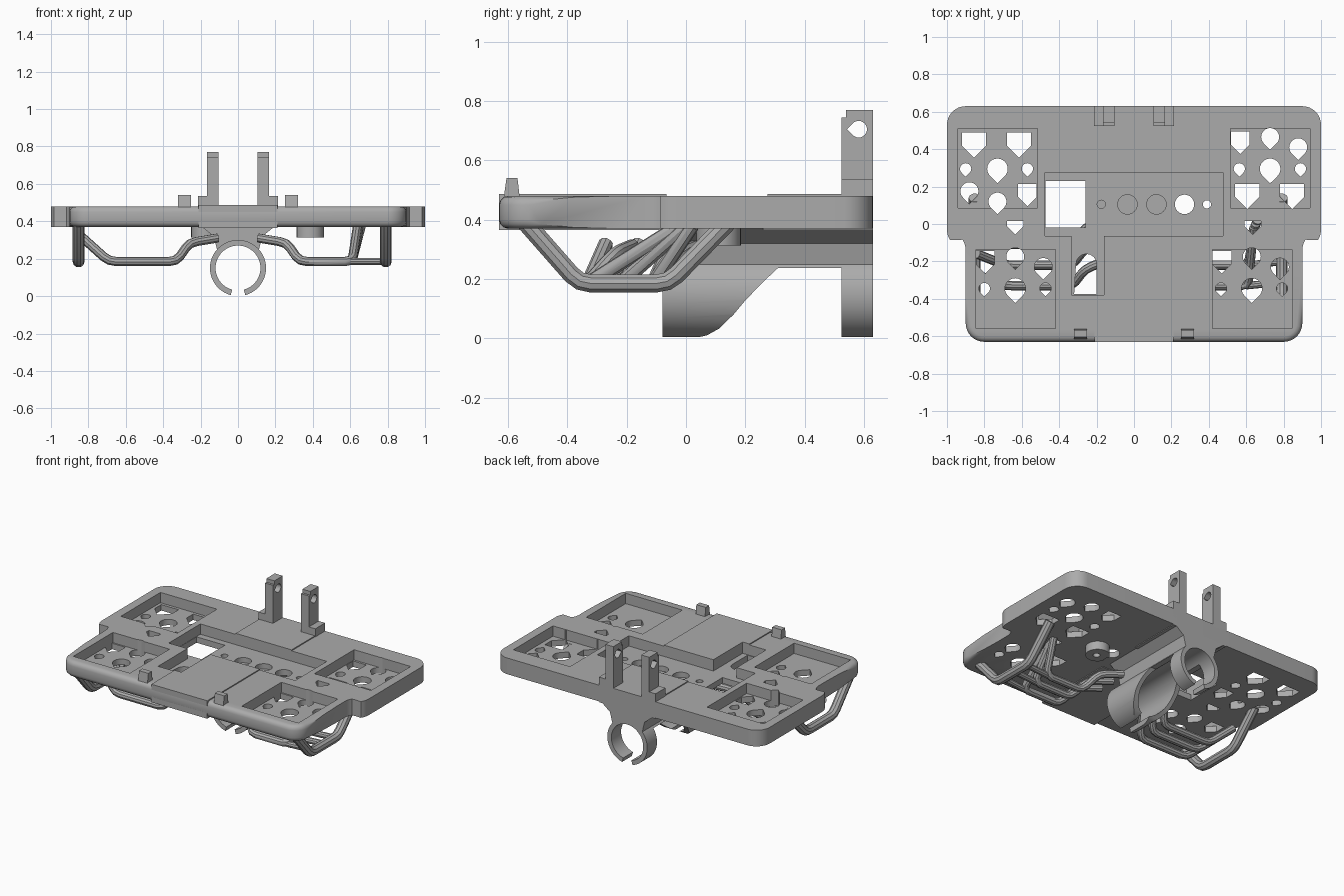
import bpy, bmesh
from math import sin, cos, pi, radians
from mathutils import Vector

cube = bpy.data.objects.get("Cube")
if cube:
    bpy.data.objects.remove(cube)

grey = bpy.data.materials.new("mid grey plastic")
grey.use_nodes = True
grey.diffuse_color = (0.41, 0.41, 0.41, 1)
grey.node_tree.nodes["Principled BSDF"].inputs["Base Color"].default_value = (0.41, 0.41, 0.41, 1)


# ---- helpers ----
def arc(cx, cy, r, start, end, n):
    return [(cx + r * cos(radians(start + (end - start) * i / n)),
             cy + r * sin(radians(start + (end - start) * i / n))) for i in range(n + 1)]


def rect(x0, x1, y0, y1):
    return [(x0, y0), (x1, y0), (x1, y1), (x0, y1)]


def prisms(name, outlines, low, high, axis="z"):
    """Extrude outlines along an axis into one object."""
    place = {"x": lambda p, c: (c, p[0], p[1]),
             "y": lambda p, c: (p[0], c, p[1]),
             "z": lambda p, c: (p[0], p[1], c)}[axis]
    bm = bmesh.new()
    for pts in outlines:
        a = [bm.verts.new(place(p, low)) for p in pts]
        b = [bm.verts.new(place(p, high)) for p in pts]
        bm.faces.new(a)
        bm.faces.new(b[::-1])
        for i in range(len(pts)):
            j = (i + 1) % len(pts)
            bm.faces.new((a[i], b[i], b[j], a[j]))
    bmesh.ops.recalc_face_normals(bm, faces=bm.faces)
    mesh = bpy.data.meshes.new(name)
    bm.to_mesh(mesh)
    bm.free()
    ob = bpy.data.objects.new(name, mesh)
    bpy.context.collection.objects.link(ob)
    mesh.materials.append(grey)
    return ob


def activate(ob):
    bpy.ops.object.select_all(action="DESELECT")
    ob.select_set(True)
    bpy.context.view_layer.objects.active = ob


def cut(ob, *cutters):
    activate(ob)
    for c in cutters:
        c.hide_render = True
        mod = ob.modifiers.new("cut", "BOOLEAN")
        mod.operation, mod.solver, mod.object = "DIFFERENCE", "EXACT", c
        bpy.ops.object.modifier_apply(modifier=mod.name)


def smooth(ob):
    activate(ob)
    bpy.ops.object.shade_smooth_by_angle(angle=radians(35))


def drop(x, y, r):
    """Round hole with a pointed end towards the front."""
    return arc(x, y, r, -45, 225, 18) + [(x, y - r * 1.41)]


def house(x, y, w):
    """Five-sided hole with its point towards the front."""
    h = w / 2
    return [(x - h, y + 0.05), (x - h, y - 0.02), (x, y - 0.02 - h), (x + h, y - 0.02), (x + h, y + 0.05)]


def tube(name, pts, r):
    cu = bpy.data.curves.new(name, "CURVE")
    cu.dimensions = "3D"
    cu.bevel_depth, cu.bevel_resolution, cu.use_fill_caps = r, 3, True
    sp = cu.splines.new("POLY")
    # round the corners of the path
    path = [Vector(pts[0])]
    for a, b, c in zip(pts, pts[1:], pts[2:]):
        a, b, c = Vector(a), Vector(b), Vector(c)
        p, q = b + (a - b).normalized() * 0.04, b + (c - b).normalized() * 0.04
        path += [p, (p + q) / 4 + b / 2, q]
    path.append(Vector(pts[-1]))
    sp.points.add(len(path) - 1)
    for sp_pt, p in zip(sp.points, path):
        sp_pt.co = (*p, 1)
    ob = bpy.data.objects.new(name, cu)
    bpy.context.collection.objects.link(ob)
    cu.materials.append(grey)
    activate(ob)
    bpy.ops.object.convert(target="MESH")
    smooth(bpy.context.object)


# ---- tray body: wide at the back, narrow at the front ----
half = (arc(0.8, -0.53, 0.1, -90, 0, 8) + arc(1.0, -0.14, 0.1, 180, 146, 4)
        + arc(0.9, -0.03, 0.1, -34, 0, 4) + arc(0.9, 0.53, 0.1, 0, 90, 8))
outline = half + [(-x, y) for x, y in reversed(half)]
tray = prisms("tray", [outline], 0.37, 0.48)
bm = bmesh.new()
bm.from_mesh(tray.data)
front_edges = [e for e in bm.edges if all(v.co.y < -0.52 for v in e.verts)
               and abs(e.verts[0].co.z - e.verts[1].co.z) < 0.01]
bmesh.ops.bevel(bm, geom=front_edges, offset=0.03, segments=3, profile=0.5, affect="EDGES")
bm.to_mesh(tray.data)
bm.free()
centre_bands = [prisms("front_centre_band", [rect(-0.21, 0.21, -0.63, -0.05)], 0.365, 0.487),
                prisms("rear_centre_band", [rect(-0.21, 0.21, 0.26, 0.63)], 0.365, 0.487)]

# ---- recessed pockets and through holes ----
pockets = [rect(-0.475, 0.475, -0.065, 0.275)[:1] + [(-0.335, -0.065), (-0.335, -0.38), (-0.16, -0.38),
           (-0.16, -0.065), (0.475, -0.065), (0.475, 0.275), (-0.475, 0.275)]]
for s in (-1, 1):
    for x0, x1, y0, y1 in ((0.515, 0.94, 0.085, 0.51), (0.42, 0.845, -0.56, -0.135)):
        pockets.append(rect(*sorted((s * x0, s * x1)), y0, y1))

holes = [rect(-0.473, -0.26, -0.02, 0.23),
         [(-0.32, -0.375), (-0.2, -0.375)] + arc(-0.255, -0.215, 0.055, 0, 180, 8)]
for x, r in ((-0.175, 0.022), (-0.035, 0.052), (0.12, 0.052), (0.27, 0.052), (0.39, 0.022)):
    holes.append(arc(x, 0.105, r, 0, 345, 23))
holes += [[(x - 0.045, 0.015), (x - 0.045, -0.01), (x, -0.055), (x + 0.045, -0.01), (x + 0.045, 0.015)]
          for x in (-0.635, 0.635)]
for cx, cy in ((0.728, 0.295), (-0.635, -0.345), (0.63, -0.345)):
    holes += [house(cx - 0.16, cy + 0.15, 0.1), drop(cx, cy + 0.17, 0.048), drop(cx + 0.15, cy + 0.115, 0.048),
              drop(cx - 0.165, cy, 0.03), drop(cx, cy, 0.055), drop(cx + 0.162, cy, 0.03)]
holes += [house(x, 0.165, 0.13) for x in (0.605, 0.845)]
holes += [house(x, 0.44, 0.13) for x in (-0.855, -0.615)] + [house(-0.57, 0.165, 0.1)]
holes += [drop(-0.9, 0.295, 0.03), drop(-0.73, 0.295, 0.055), drop(-0.57, 0.295, 0.03),
          drop(-0.88, 0.175, 0.048), drop(-0.73, 0.12, 0.048)]

pocket_cutter = prisms("pocket_cutter", pockets, 0.41, 0.6)
hole_cutter = prisms("hole_cutter", holes, 0.25, 0.55)
for ob in (tray, *centre_bands):
    cut(ob, pocket_cutter, hole_cutter)
    smooth(ob)

# ---- rear uprights with drilled lugs, and front pegs ----
lug_cutter = prisms("lug_cutter", [arc(0.582, 0.705, 0.028, -135, 135, 18) + [(0.543, 0.705)]],
                    -0.4, 0.4, "x")
for side, s in (("right", -1), ("left", 1)):
    post = prisms(side + "_upright", [[(0.525, 0.47), (0.63, 0.47), (0.63, 0.77), (0.54, 0.77),
                  (0.54, 0.745), (0.525, 0.745)]], *sorted((s * 0.105, s * 0.165)), "x")
    cut(post, lug_cutter)
    prisms(side + "_upright_foot", [rect(*sorted((s * 0.165, s * 0.213)), 0.525, 0.63)], 0.47, 0.535)
    prisms(side + "_front_peg", [[(-0.615, 0.47), (-0.56, 0.47), (-0.568, 0.54), (-0.605, 0.54)]],
           *sorted((s * 0.25, s * 0.32)), "x")

# ---- split clip rings joined by a half pipe under a spine ----
ring = arc(0, 0.15, 0.15, -75, 255, 48) + arc(0, 0.15, 0.12, 255, -75, 48)
clip = prisms("clip_pipe", [ring], -0.08, 0.63, "y")
side_cutter = prisms("side_cutter", [[(0.03, -0.05), (0.03, 0.001), (0.07, 0.01), (0.11, 0.032), (0.16, 0.08),
                     (0.2, 0.128), (0.26, 0.19), (0.31, 0.237), (0.525, 0.237), (0.525, -0.05)]],
                     -0.5, 0.5, "x")
cut(clip, side_cutter)
smooth(clip)
spine = prisms("spine", [[(0.2, 0.375), (0.13, 0.32)] + arc(0, 0.15, 0.135, 37, 143, 16)
               + [(-0.13, 0.32), (-0.2, 0.375)]], 0.0, 0.63, "y")
cut(spine, side_cutter)
smooth(spine)

# ---- round bosses under the tray ----
for name, x in (("right_boss", -0.175), ("left_boss", 0.385)):
    boss = prisms(name, [arc(x, 0.11, 0.075, 0, 348.75, 31)], 0.313, 0.375)
    cut(boss, hole_cutter)
    smooth(boss)

# ---- side guard rails ----
for name, x in (("right_guard", -0.852), ("left_guard", 0.79)):
    tube(name, [(x, -0.54, 0.39), (x, -0.36, 0.185), (x, -0.06, 0.185), (x, 0.14, 0.39)], 0.032)

# ---- bent cable guides running from the pipe to each side ----
for i in range(3):
    y = -0.33 + i * 0.11
    inner_y = y + 0.13
    tube("right_guide", [(-0.11, inner_y + 0.02, 0.31), (-0.26, inner_y - 0.04, 0.285), (-0.33, y, 0.185),
         (-0.69, y, 0.185), (-0.84, y + 0.06, 0.32)], 0.025)
    tube("left_guide", [(0.11, inner_y + 0.02, 0.31), (0.26, inner_y - 0.04, 0.285), (0.33, y, 0.185),
         (0.61, y, 0.185), (0.64 + 0.01 * i, -0.02 + 0.02 * i, 0.38)], 0.025)
    tube("left_guide_tie", [(0.6, y, 0.185), (0.8, y + 0.02, 0.185)], 0.02)

for c in (pocket_cutter, hole_cutter, lug_cutter, side_cutter):
    bpy.data.objects.remove(c)
